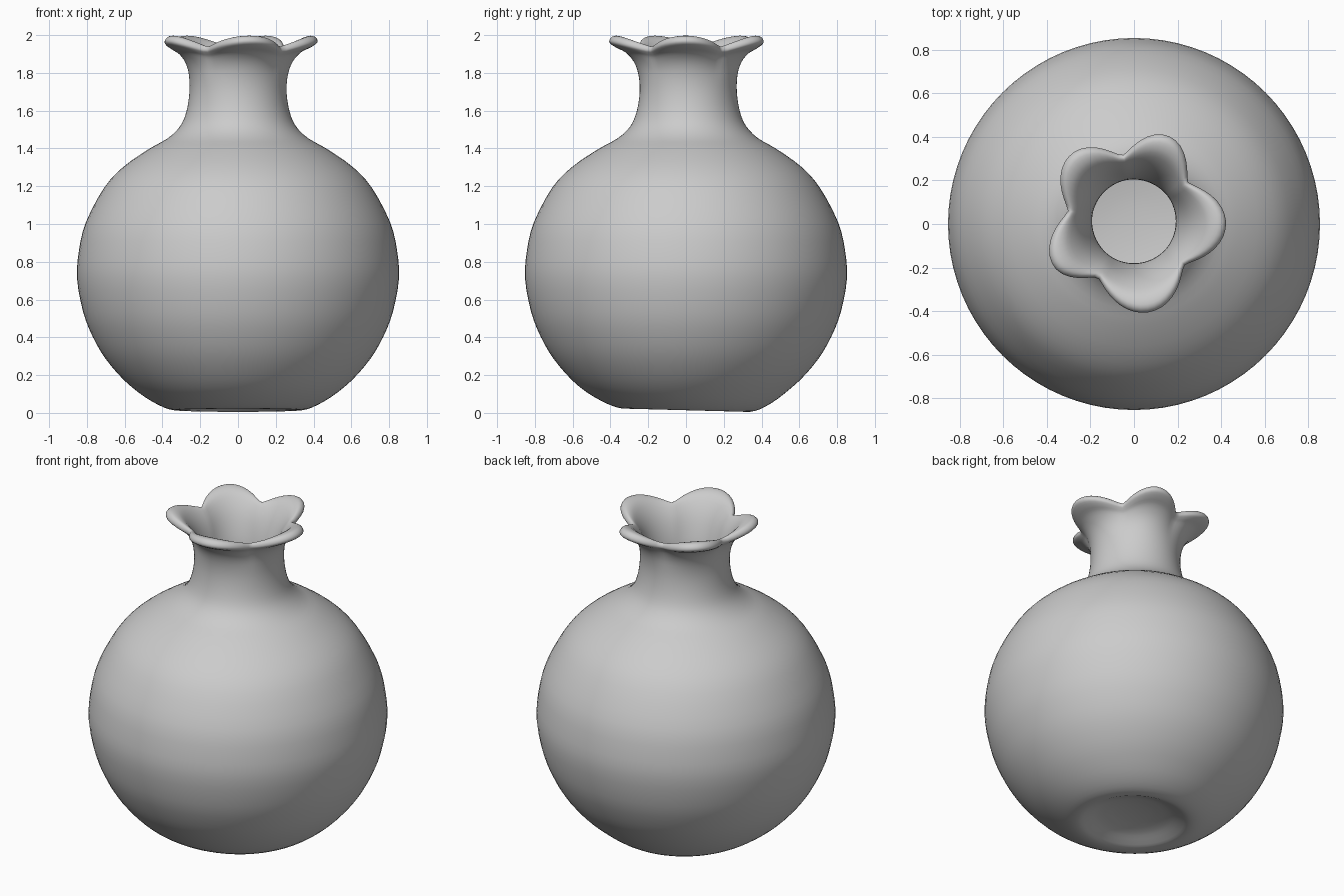
import bpy, bmesh, math
from mathutils import Vector

cube = bpy.data.objects.get("Cube")
if cube:
    bpy.data.objects.remove(cube, do_unlink=True)

SEGMENTS = 80
STEPS = 3

# Clay material
clay = bpy.data.materials.new("grey clay")
clay.use_nodes = True
GREY = (0.6, 0.6, 0.6, 1)
clay.diffuse_color = GREY
clay.node_tree.nodes["Principled BSDF"].inputs["Base Color"].default_value = GREY

# Profiles as (radius, height): dimpled foot, round belly and neck
outside = [(0.1, 0.075), (0.2, 0.058), (0.27, 0.03), (0.32, 0.014), (0.39, 0.028),
           (0.49, 0.082), (0.6, 0.17), (0.7, 0.285), (0.77, 0.405), (0.82, 0.535),
           (0.852, 0.71), (0.842, 0.86), (0.805, 1.01), (0.71, 1.19), (0.61, 1.3),
           (0.475, 1.395), (0.37, 1.455), (0.305, 1.52), (0.272, 1.6), (0.257, 1.7)]
# Rim cross-section through a petal tip and through a notch
tip = [(0.264, 1.79), (0.29, 1.86), (0.335, 1.91), (0.385, 1.935), (0.42, 1.96),
       (0.415, 1.985), (0.385, 1.997), (0.33, 1.975), (0.27, 1.9), (0.225, 1.8)]
notch = [(0.258, 1.79), (0.266, 1.84), (0.28, 1.88), (0.295, 1.9), (0.306, 1.915),
         (0.302, 1.933), (0.286, 1.938), (0.265, 1.915), (0.235, 1.86), (0.21, 1.78)]
inside = [(0.194, 1.68), (0.2, 1.57), (0.25, 1.48), (0.43, 1.36), (0.56, 1.265),
          (0.66, 1.16), (0.755, 0.99), (0.8, 0.71), (0.77, 0.53), (0.66, 0.32),
          (0.46, 0.18), (0.2, 0.12), (0.07, 0.106)]

# Petal tips alternate with notches around the rim
stops = [-2, 36, 68, 100, 134, 171, 208, 237, 279, 319, 358]


def petal_weight(degrees):
    """One at a petal tip, zero at a notch; broad tips and narrow notches."""
    for i, (a, b) in enumerate(zip(stops, stops[1:])):
        if a <= degrees <= b:
            wave = 0.5 + 0.5 * math.cos(math.pi * (degrees - a) / (b - a))
            return (wave if i % 2 == 0 else 1 - wave) ** 0.65
    return 1


def smooth_profile(points):
    """Catmull-Rom curve through the points."""
    p = [Vector(q) for q in points]
    p = [p[0]] + p + [p[-1]]
    curve = []
    for a, b, c, d in zip(p, p[1:], p[2:], p[3:]):
        for s in range(STEPS):
            t = s / STEPS
            curve.append(0.5 * (2 * b + (c - a) * t + (2 * a - 5 * b + 4 * c - d) * t * t
                                + (3 * b - a - 3 * c + d) * t ** 3))
    return curve + [p[-1]]


def place(r, z, angle):
    """Put a profile point in space, with the slight lean of the thrown pot."""
    x, y = r * math.cos(angle), r * math.sin(angle)
    if z < 0.12:
        z -= 0.03 * y * (1 - z / 0.12)
    return x, y + 0.012 * min(max((z - 1.2) / 0.3, 0), 1), z


# Vase: revolve the blended profile
bm = bmesh.new()
columns = []
for i in range(SEGMENTS):
    degrees = 360 * i / SEGMENTS
    if degrees > stops[-1]:
        degrees -= 360
    w = petal_weight(degrees)
    rim = [Vector(n).lerp(Vector(t), w) for n, t in zip(notch, tip)]
    curve = smooth_profile(outside + rim + inside)
    columns.append([bm.verts.new(place(q.x, q.y, math.radians(degrees))) for q in curve])

for a, b in zip(columns, columns[1:] + columns[:1]):
    for k in range(len(a) - 1):
        bm.faces.new((a[k], b[k], b[k + 1], a[k + 1]))

# Close the dimple underneath and the floor of the cavity
for k, z in ((0, 0.08), (-1, 0.104)):
    centre = bm.verts.new((0, 0, z))
    for a, b in zip(columns, columns[1:] + columns[:1]):
        bm.faces.new((a[k], b[k], centre))

bmesh.ops.recalc_face_normals(bm, faces=bm.faces)
for face in bm.faces:
    face.smooth = True
mesh = bpy.data.meshes.new("vase")
bm.to_mesh(mesh)
bm.free()
mesh.materials.append(clay)
vase = bpy.data.objects.new("vase", mesh)
bpy.context.collection.objects.link(vase)
